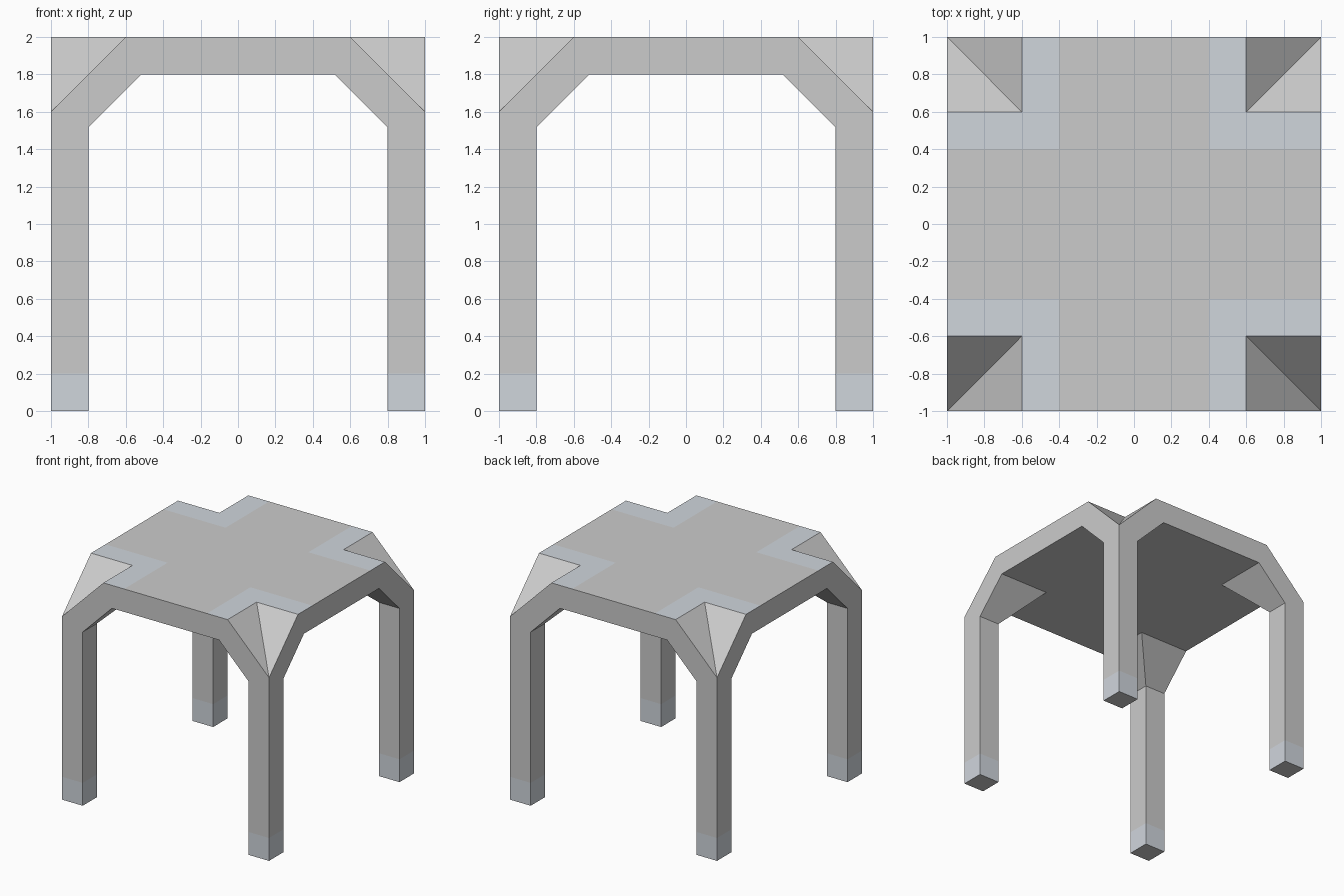
import bpy, bmesh
from math import tan, radians
from mathutils import Matrix, Vector

if "Cube" in bpy.data.objects:
    bpy.data.objects.remove(bpy.data.objects["Cube"])

THICK = 0.2
OFF = THICK * tan(radians(22.5))  # mitre shift of the inner chamfer

# Half of the arch profile (x, z); the gap between INNER and OUTER at x = 0 stays open
OUTER = [(-1, 0), (-1, 1.6), (-0.6, 2), (0, 2)]
INNER = [(0, 1.8), (-0.6 + OFF, 1.8), (-0.8, 1.6 - OFF), (-0.8, 0)]
PROFILE = INNER + OUTER

bm = bmesh.new()


def add_octant(matrix):
    """Half arch, swept back from the front plane to the diagonal mitre y = x."""
    front = [bm.verts.new(matrix @ Vector((x, -1, z))) for x, z in PROFILE]
    back = [bm.verts.new(matrix @ Vector((x, x, z))) for x, z in PROFILE]
    bm.faces.new(front)
    for i in range(len(PROFILE) - 1):
        bm.faces.new((front[i], front[i + 1], back[i + 1], back[i]))


# Four arches, each made of two mirrored halves
for k in range(4):
    turn = Matrix.Rotation(radians(90 * k), 4, 'Z')
    for side in (1, -1):
        add_octant(turn @ Matrix.Diagonal((side, 1, 1, 1)))
bmesh.ops.remove_doubles(bm, verts=bm.verts[:], dist=0.0005)
bmesh.ops.recalc_face_normals(bm, faces=bm.faces[:])


def is_top(f):
    return all(v.co.z > 1.999 for v in f.verts)


def cut(faces, co, no):
    geom = set(faces)
    for f in faces:
        geom.update(f.edges)
        geom.update(f.verts)
    bmesh.ops.bisect_plane(bm, geom=list(geom), dist=0.0001, plane_co=co, plane_no=no)


# Cut lines for the tinted feet and top corner patches
cut(bm.faces[:], (0, 0, 0.2), (0, 0, 1))
for axis in ((1, 0, 0), (0, 1, 0)):
    for s in (0.4, -0.4):
        cut([f for f in bm.faces if is_top(f)], Vector(axis) * s, axis)

# Tint feet sides and the top corners
for f in bm.faces:
    c = f.calc_center_median()
    foot = 0.01 < c.z < 0.2
    corner = is_top(f) and all(min(abs(v.co.x), abs(v.co.y)) > 0.399 for v in f.verts)
    f.material_index = 1 if foot or corner else 0

# Merge coplanar pieces
bmesh.ops.dissolve_limit(bm, angle_limit=radians(1), verts=bm.verts[:],
                         edges=bm.edges[:], delimit={'MATERIAL'})

mesh = bpy.data.meshes.new("table_frame")
bm.to_mesh(mesh)
bm.free()
for name, color in (("frame_grey", (0.8, 0.8, 0.8, 1)), ("tinted_grey", (0.63, 0.67, 0.72, 1))):
    mat = bpy.data.materials.new(name)
    mat.diffuse_color = color
    mat.use_nodes = True
    mat.node_tree.nodes["Principled BSDF"].inputs["Base Color"].default_value = mat.diffuse_color
    mesh.materials.append(mat)
bpy.context.collection.objects.link(bpy.data.objects.new("table_frame", mesh))
